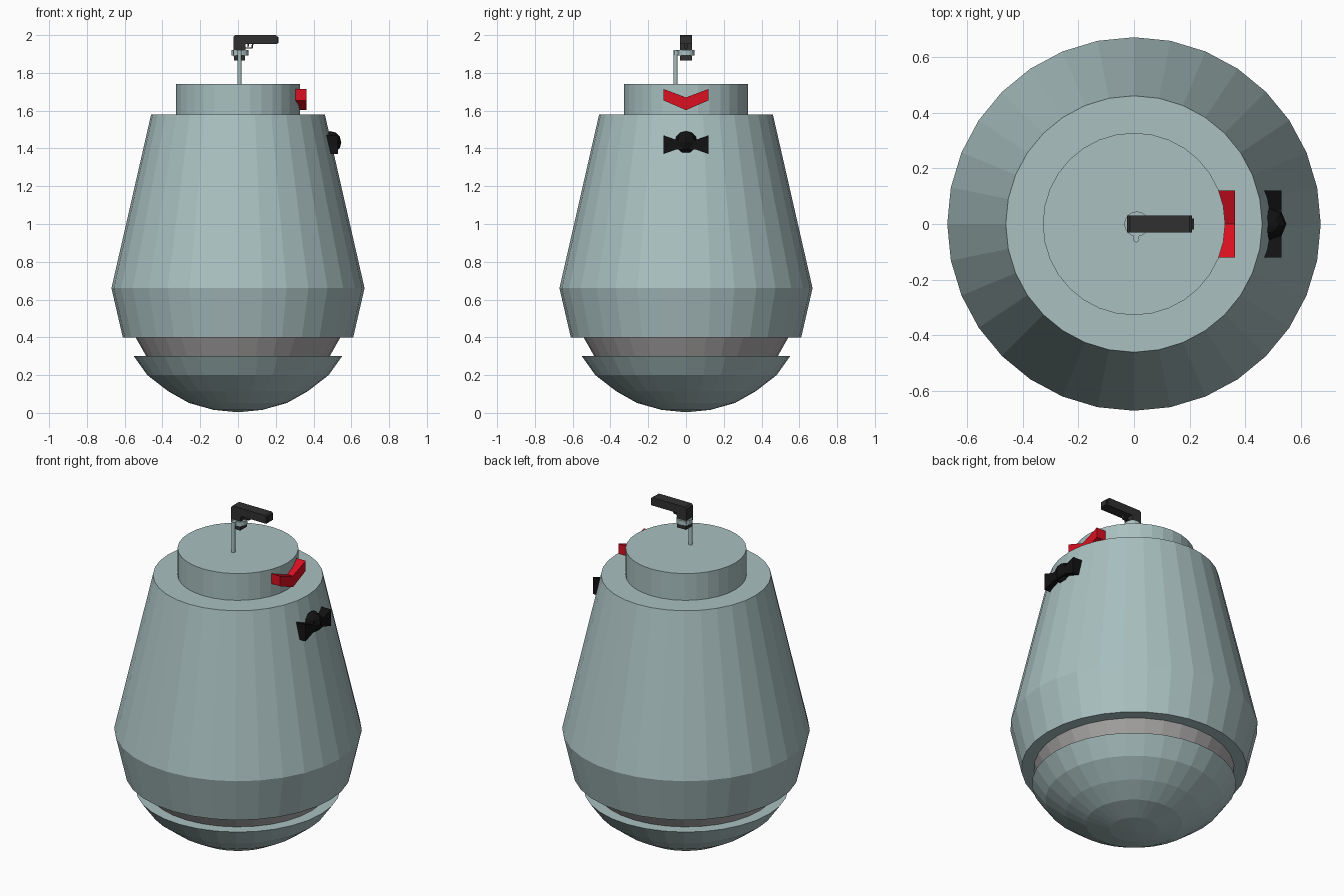
import bpy, bmesh
from math import cos, sin, pi

if "Cube" in bpy.data.objects:
    bpy.data.objects.remove(bpy.data.objects["Cube"])

SEG = 32


def material(name, rgb):
    m = bpy.data.materials.new(name)
    m.diffuse_color = (*rgb, 1)
    m.use_nodes = True
    m.node_tree.nodes["Principled BSDF"].inputs["Base Color"].default_value = m.diffuse_color
    return m


SHELL = material("shell_blue_grey", (0.40, 0.53, 0.53))
GREY = material("ring_grey", (0.42, 0.40, 0.40))
DARK = material("dark", (0.03, 0.03, 0.03))
BLACK = material("black", (0.006, 0.006, 0.006))
RED = material("red", (0.70, 0.005, 0.015))


def finish(name, bm, mat):
    bmesh.ops.recalc_face_normals(bm, faces=bm.faces[:])
    me = bpy.data.meshes.new(name)
    bm.to_mesh(me)
    bm.free()
    me.materials.append(mat)
    ob = bpy.data.objects.new(name, me)
    bpy.context.collection.objects.link(ob)
    return ob


def lathe(name, profile, mat, seg=SEG, centre=(0, 0)):
    """Closed solid of revolution from (radius, z) pairs, capped at both ends."""
    bm = bmesh.new()
    rings = [[bm.verts.new((centre[0] + r * cos(2 * pi * i / seg),
                            centre[1] + r * sin(2 * pi * i / seg), z))
              for i in range(seg)] for r, z in profile]
    for a, b in zip(rings, rings[1:]):
        for i in range(seg):
            j = (i + 1) % seg
            bm.faces.new((a[i], a[j], b[j], b[i]))
    bm.faces.new(rings[0][::-1])
    bm.faces.new(rings[-1])
    return finish(name, bm, mat)


def prism(name, outline, axis, lo, hi, mat):
    """Extrude a 2D outline along x (outline is y,z) or y (outline is x,z)."""
    def place(p, d):
        return (d, p[0], p[1]) if axis == 'x' else (p[0], d, p[1])
    bm = bmesh.new()
    a = [bm.verts.new(place(p, lo)) for p in outline]
    b = [bm.verts.new(place(p, hi)) for p in outline]
    bm.faces.new(a)
    bm.faces.new(b)
    n = len(outline)
    for i in range(n):
        j = (i + 1) % n
        bm.faces.new((a[i], a[j], b[j], b[i]))
    return finish(name, bm, mat)


# Main shell and round base
lathe("body", [(0.61, 0.40), (0.67, 0.66), (0.46, 1.58)], SHELL)
lathe("head", [(0.327, 1.57), (0.327, 1.74)], SHELL)
lathe("waist_ring", [(0.48, 0.29), (0.545, 0.405)], GREY)
lathe("base_bowl", [(0.02, 0.005), (0.13, 0.016), (0.26, 0.053), (0.37, 0.115),
                    (0.48, 0.20), (0.553, 0.302)], SHELL)

# Red visor: mirrored chevron on the head
for side, label in ((1, "left"), (-1, "right")):
    prism("visor_" + label,
          [(0, 1.603), (0.12 * side, 1.655), (0.12 * side, 1.715), (0, 1.67)],
          'x', 0.30, 0.363, RED)

# Bow tie: two wings and a faceted knot
for side, label in ((1, "left"), (-1, "right")):
    prism("bow_wing_" + label,
          [(0, 1.39), (0.05 * side, 1.395), (0.12 * side, 1.37),
           (0.12 * side, 1.47), (0.05 * side, 1.445), (0, 1.455)],
          'x', 0.467, 0.53, BLACK)
bm = bmesh.new()
bmesh.ops.create_uvsphere(bm, u_segments=8, v_segments=6, radius=0.06)
for v in bm.verts:
    v.co.x += 0.487
    v.co.z += 1.432
finish("bow_knot", bm, BLACK)

# Thin mast and the clamp holding the tool on top
lathe("mast", [(0.011, 1.73), (0.011, 1.92)], SHELL, 12, (0.008, -0.055))
lathe("clamp", [(0.045, 1.892), (0.045, 1.92)], SHELL, 16, (0.01, 0))
prism("clamp_tab", [(-0.002, 1.895), (0.018, 1.895), (0.018, 1.917), (-0.002, 1.917)],
      'y', -0.06, -0.03, SHELL)

# Pistol shaped tool
prism("tool_body", [(-0.022, 1.866), (0.037, 1.866), (0.04, 1.952), (0.208, 1.952),
                    (0.208, 1.994), (0.20, 2.0), (-0.015, 2.0), (-0.025, 1.99)],
      'y', -0.031, 0.031, DARK)
prism("tool_tip", [(0.20, 1.958), (0.215, 1.958), (0.215, 1.99), (0.20, 1.99)],
      'y', -0.02, 0.02, DARK)
prism("trigger_guard_front", [(0.070, 1.93), (0.078, 1.93), (0.082, 1.955), (0.074, 1.955)],
      'y', -0.008, 0.008, DARK)
prism("trigger_guard_bottom", [(0.035, 1.928), (0.078, 1.928), (0.078, 1.934), (0.035, 1.934)],
      'y', -0.008, 0.008, DARK)
prism("trigger", [(0.05, 1.938), (0.056, 1.938), (0.06, 1.955), (0.05, 1.955)],
      'y', -0.005, 0.005, DARK)
